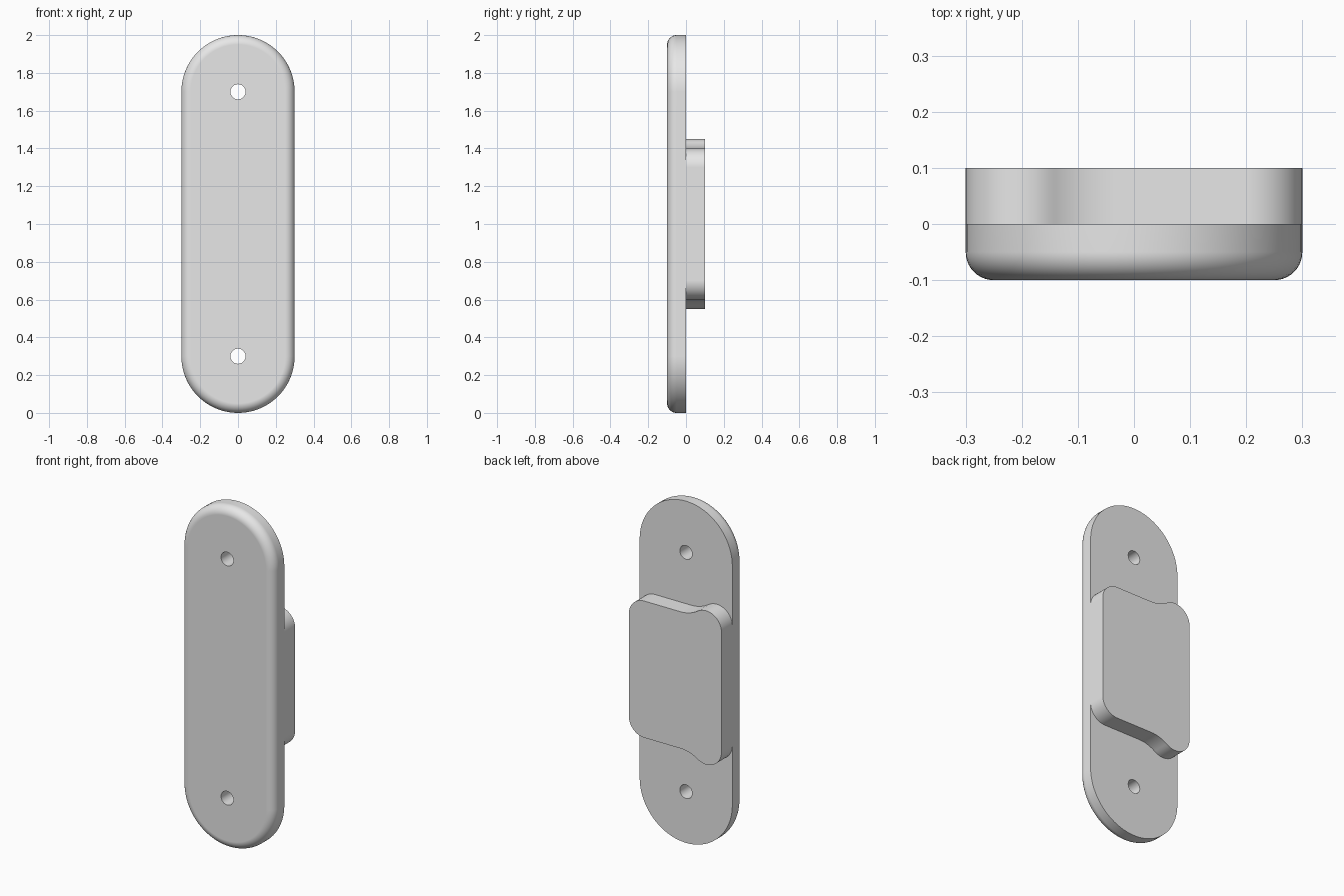
import bpy, bmesh
from math import sin, cos, pi, sqrt, atan2

cube = bpy.data.objects.get("Cube")
if cube:
    bpy.data.objects.remove(cube, do_unlink=True)

grey = bpy.data.materials.new("light grey")
grey.use_nodes = True
grey.diffuse_color = (0.8, 0.8, 0.8, 1)
grey.node_tree.nodes["Principled BSDF"].inputs["Base Color"].default_value = (0.8, 0.8, 0.8, 1)


def arc(cx, cz, r, start, end, n=20):
    """Points along an arc in the xz plane."""
    angles = [start + (end - start) * i / n for i in range(n + 1)]
    return [(cx + r * cos(a), cz + r * sin(a)) for a in angles]


def loft(name, rings):
    """Closed solid through (y, outline) rings."""
    bm = bmesh.new()
    loops = [[bm.verts.new((x, y, z)) for x, z in outline] for y, outline in rings]
    for a, b in zip(loops, loops[1:]):
        for i in range(len(a)):
            j = (i + 1) % len(a)
            bm.faces.new((a[i], a[j], b[j], b[i]))
    bm.faces.new(loops[0])
    bm.faces.new(loops[-1])
    bmesh.ops.recalc_face_normals(bm, faces=bm.faces)
    mesh = bpy.data.meshes.new(name)
    bm.to_mesh(mesh)
    bm.free()
    mesh.materials.append(grey)
    obj = bpy.data.objects.new(name, mesh)
    bpy.context.collection.objects.link(obj)
    return obj


def activate(obj):
    bpy.ops.object.select_all(action='DESELECT')
    obj.select_set(True)
    bpy.context.view_layer.objects.active = obj


def finish(obj):
    activate(obj)
    bpy.ops.object.shade_smooth_by_angle(angle=pi / 6)
    weighted = obj.modifiers.new("Flat faces", 'WEIGHTED_NORMAL')
    weighted.keep_sharp = True


def stadium(r):
    return arc(0, 1.7, r, 0, pi, 40) + arc(0, 0.3, r, pi, 2 * pi, 40)


# Pill-shaped plate, front rim rounded
R, fillet, steps = 0.3, 0.05, 10
rings = [(0, stadium(R))]
for i in range(steps + 1):
    a = i / steps * pi / 2
    rings.append((-0.1 + fillet - fillet * sin(a), stadium(R - fillet + fillet * cos(a))))
plate = loft("mounting_plate", rings)

# Screw holes through the plate
for z in (0.3, 1.7):
    circle = arc(0, z, 0.04, 0, 2 * pi, 40)[:-1]
    cutter = loft("hole_cutter", [(-0.2, circle), (0.2, circle)])
    cutter.hide_render = True
    cut = plate.modifiers.new("Screw hole", 'BOOLEAN')
    cut.operation = 'DIFFERENCE'
    cut.solver = 'EXACT'
    cut.object = cutter
    activate(plate)
    bpy.ops.object.modifier_apply(modifier=cut.name)
    bpy.data.objects.remove(cutter, do_unlink=True)
finish(plate)

# Back block: flat edge sweeping up into a taller rounded lobe on one side
r, sweep = 0.1, 0.2
lobe_x, lobe_z = -0.2, 1.35
dz = 1.4 + sweep - lobe_z
dx = sqrt((r + sweep) ** 2 - dz ** 2)
tilt = atan2(dz, dx)
top = arc(0.2, 1.3, r, 0, pi / 2)
top += arc(lobe_x + dx, 1.4 + sweep, sweep, -pi / 2, tilt - pi)
top += arc(lobe_x, lobe_z, r, tilt, pi)[1:]
outline = top + [(x, 2 - z) for x, z in reversed(top)]
block = loft("back_block", [(0, outline), (0.1, outline)])
finish(block)
